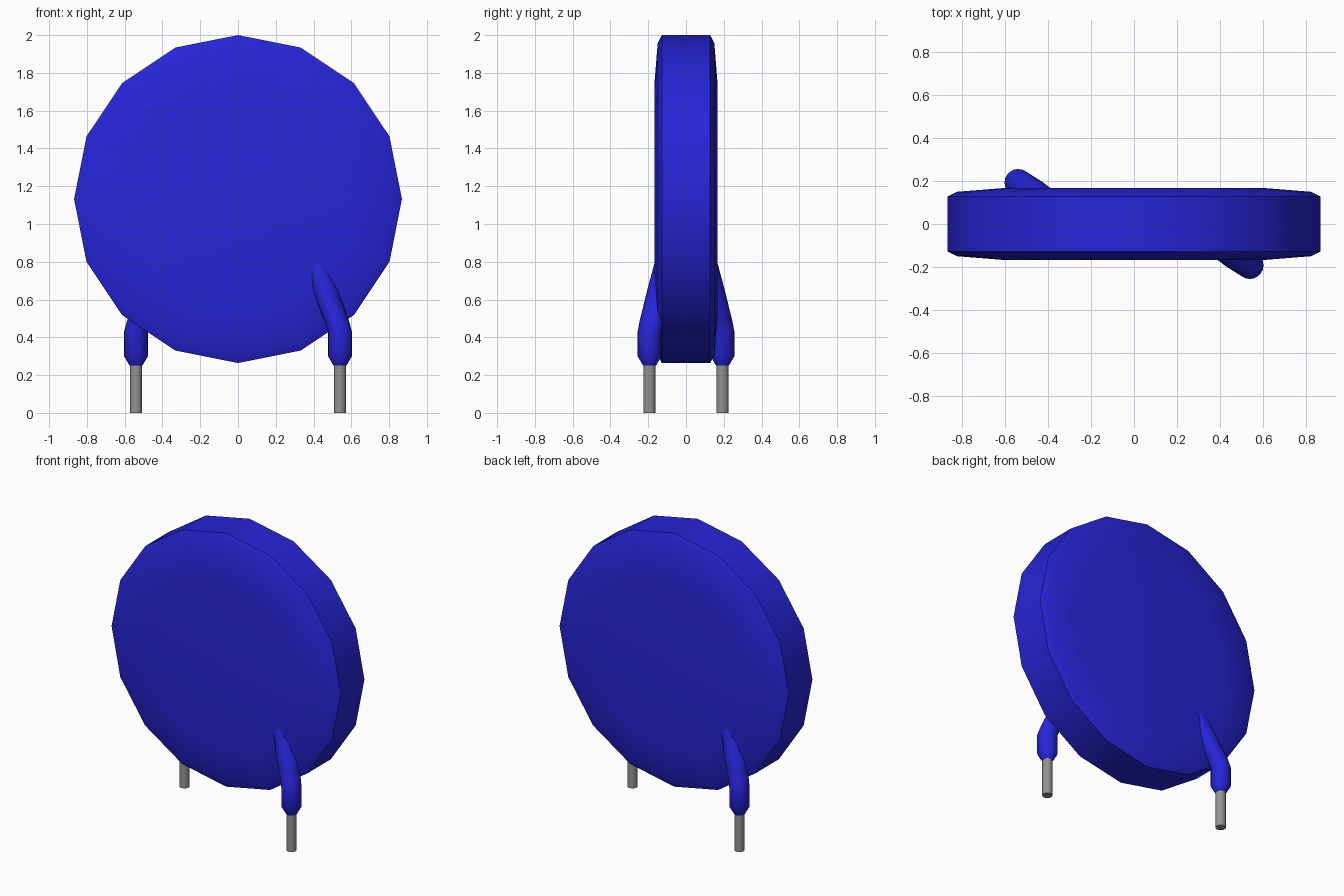
import bpy, bmesh, math
from mathutils import Matrix, Vector

if "Cube" in bpy.data.objects:
    bpy.data.objects.remove(bpy.data.objects["Cube"])


def material(name, color, rough=0.5):
    m = bpy.data.materials.new(name)
    m.use_nodes = True
    m.diffuse_color = (*color, 1)
    bsdf = m.node_tree.nodes["Principled BSDF"]
    bsdf.inputs["Base Color"].default_value = (*color, 1)
    bsdf.inputs["Roughness"].default_value = rough
    return m


blue = material("blue_coating", (0.02, 0.018, 0.68))
grey = material("grey_metal", (0.29, 0.29, 0.29))


def stack(name, rings, sides, mat, matrix=Matrix()):
    """Loft of circles (x, y, z, radius) parallel to the xy plane, capped at both ends."""
    bm = bmesh.new()
    loops = []
    for x, y, z, r in rings:
        angles = [2 * math.pi * i / sides for i in range(sides)]
        loops.append([bm.verts.new((x + r * math.cos(a), y + r * math.sin(a), z))
                      for a in angles])
    for a, b in zip(loops, loops[1:]):
        for i in range(sides):
            j = (i + 1) % sides
            bm.faces.new((a[i], a[j], b[j], b[i]))
    bm.faces.new(loops[0][::-1])
    bm.faces.new(loops[-1])
    bm.transform(matrix)
    bmesh.ops.recalc_face_normals(bm, faces=bm.faces)
    mesh = bpy.data.meshes.new(name)
    bm.to_mesh(mesh)
    bm.free()
    mesh.materials.append(mat)
    obj = bpy.data.objects.new(name, mesh)
    bpy.context.collection.objects.link(obj)
    bpy.ops.object.select_all(action='DESELECT')
    obj.select_set(True)
    bpy.context.view_layer.objects.active = obj
    bpy.ops.object.shade_smooth_by_angle(angle=math.radians(30))
    return obj


# Sixteen-sided disc body with softly domed faces, standing upright
half = [(0.868, 0.128), (0.825, 0.15), (0.60, 0.168)]
profile = [(0, 0, -h, r) for r, h in reversed(half)] + [(0, 0, h, r) for r, h in half]
upright = Matrix.Translation((0, 0, 1.132)) @ Matrix.Rotation(math.pi / 2, 4, 'X')
stack("disc_body", profile, 16, blue, upright)

# Coated sleeves that lean into the disc, and bare wire leads below them
sleeve = [(0.54, -0.193, 0.25, 0.034), (0.54, -0.193, 0.30, 0.063),
          (0.54, -0.193, 0.43, 0.063), (0.527, -0.184, 0.475, 0.064),
          (0.465, -0.140, 0.64, 0.068), (0.365, -0.062, 0.93, 0.068)]
lead = [(0.54, -0.193, 0, 0.032), (0.54, -0.193, 0.27, 0.032)]
for side, turn in (("front", 0), ("back", math.pi)):
    spin = Matrix.Rotation(turn, 4, 'Z')
    stack(side + "_sleeve", sleeve, 20, blue, spin)
    stack(side + "_wire_lead", lead, 20, grey, spin)
